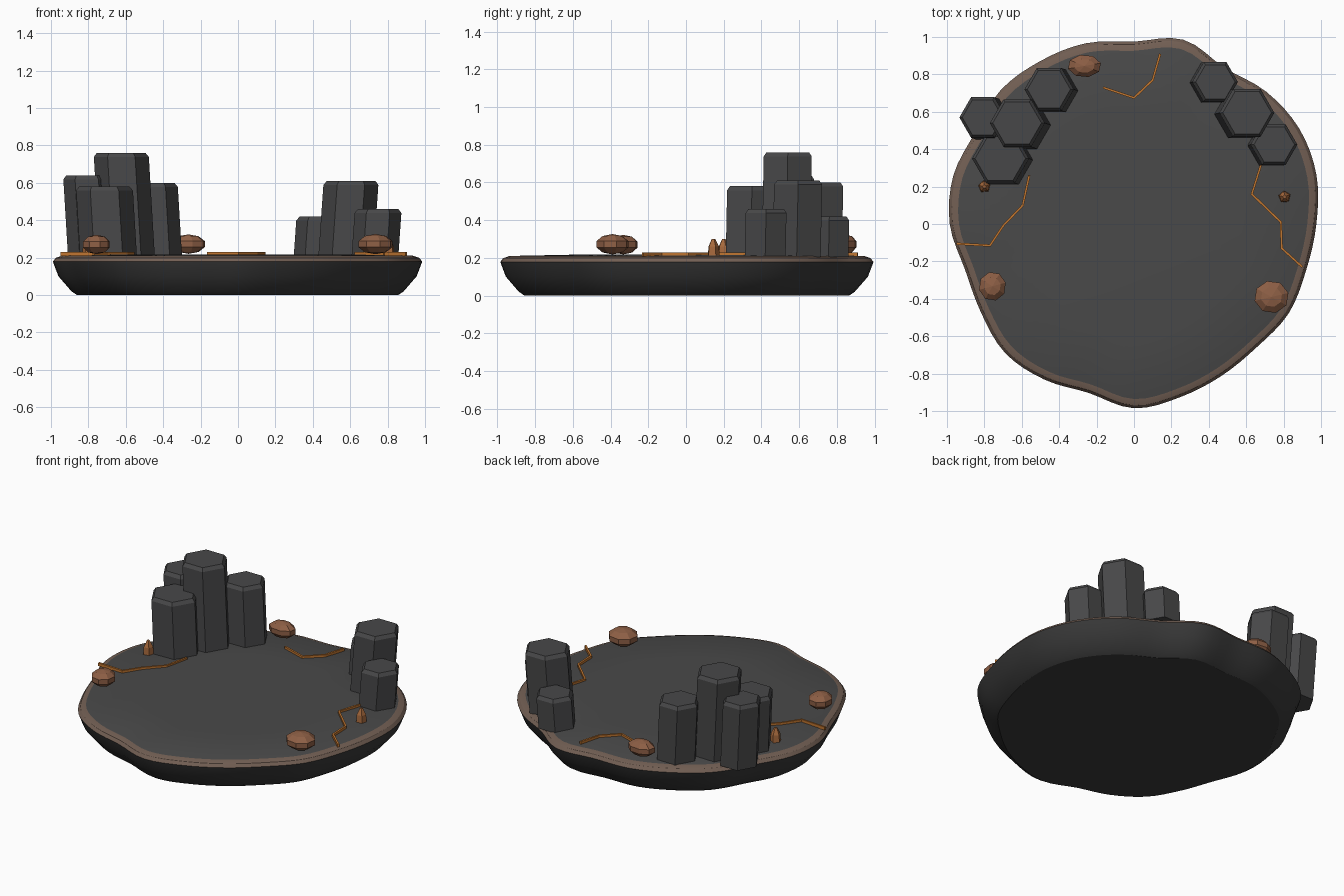
import bpy, bmesh, math
from mathutils import Vector, Matrix

old = bpy.data.objects.get("Cube")
if old:
    bpy.data.objects.remove(old, do_unlink=True)


def material(name, r, g, b):
    m = bpy.data.materials.new(name)
    m.use_nodes = True
    m.diffuse_color = (r, g, b, 1)
    m.node_tree.nodes["Principled BSDF"].inputs["Base Color"].default_value = (r, g, b, 1)
    return m


ground = material("ground grey", .067, .067, .067)
side = material("dark stone", .042, .042, .042)
basalt = material("column grey", .064, .064, .066)
rim = material("dusty brown", .17, .115, .088)
rock = material("rust rock", .27, .115, .06)
glow = material("crack orange", .53, .18, .03)
amber = material("amber", .38, .14, .045)


def make_object(name, bm, mats):
    bmesh.ops.recalc_face_normals(bm, faces=bm.faces)
    mesh = bpy.data.meshes.new(name)
    bm.to_mesh(mesh)
    bm.free()
    for m in mats:
        mesh.materials.append(m)
    ob = bpy.data.objects.new(name, mesh)
    bpy.context.collection.objects.link(ob)
    return ob


# Wavy outline: radius every 15 degrees, smoothly interpolated
RADII = [.975, 1.01, 1.02, 1, .965, 1.02, .975, 1, 1.005, 1.01, .98, 1,
         .985, .936, .945, .975, .96, .935, .985, .958, .937, .93, .955, .953]
STEPS = 4


def radius(i):
    n = len(RADII)
    k, t = i // STEPS, (i % STEPS) / STEPS
    a, b, c, d = (RADII[(k + j) % n] for j in (-1, 0, 1, 2))
    return b + t / 2 * (c - a + t * (2 * a - 5 * b + 4 * c - d + t * (3 * (b - c) + d - a)))


def build_platform():
    bm = bmesh.new()
    count = len(RADII) * STEPS
    # (outline scale, height, material of the band above)
    profile = [(.87, 0, 1), (.9, .02, 1), (.97, .1, 1), (1, .178, 2),
               (.985, .198, 2), (.95, .21, 0), (.6, .217, 0)]
    rings = []
    for scale, z, _ in profile:
        ring = []
        for i in range(count):
            a, r = math.tau * i / count, radius(i) * scale
            ring.append(bm.verts.new((r * math.cos(a), r * math.sin(a), z)))
        rings.append(ring)
    for (low, high), (_, _, mat) in zip(zip(rings, rings[1:]), profile):
        for i in range(count):
            j = (i + 1) % count
            bm.faces.new((low[i], low[j], high[j], high[i])).material_index = mat
    bm.faces.new(rings[0]).material_index = 1
    bm.faces.new(rings[-1]).material_index = 0
    ob = make_object("platform", bm, [ground, side, rim])
    bpy.ops.object.select_all(action='DESELECT')
    ob.select_set(True)
    bpy.context.view_layer.objects.active = ob
    bpy.ops.object.shade_smooth_by_angle(angle=math.radians(24))


def prism(name, x, y, base, rings, sides, mat, lean=(0, 0), turn=0):
    """Stacked rings of (radius, height), sheared so the top leans."""
    bm = bmesh.new()
    loops = []
    for r, z in rings:
        loops.append([bm.verts.new((x + lean[0] * z + r * math.cos(turn + math.tau * i / sides),
                                    y + lean[1] * z + r * math.sin(turn + math.tau * i / sides),
                                    base + z)) for i in range(sides)])
    for low, high in zip(loops, loops[1:]):
        for i in range(sides):
            j = (i + 1) % sides
            bm.faces.new((low[i], low[j], high[j], high[i]))
    bm.faces.new(loops[0])
    bm.faces.new(loops[-1])
    return make_object(name, bm, [mat])


def build_columns(label, lean, columns):
    base = .205
    for n, (x, y, r, top) in enumerate(columns, 1):
        h = top - base
        prism(f"{label}_column_{n}", x - lean[0] * h, y - lean[1] * h, base,
              [(r, 0), (r, h - .022), (r - .017, h)], 6, basalt, lean)


def build_boulder(name, centre, size):
    bm = bmesh.new()
    bmesh.ops.create_uvsphere(bm, u_segments=8, v_segments=5, radius=1)
    bmesh.ops.transform(bm, verts=bm.verts, matrix=Matrix.Translation(centre)
                        @ Matrix.Diagonal((*size, 1)) @ Matrix.Rotation(.25, 4, 'Z'))
    make_object(name, bm, [rock])


def build_crack(name, points):
    """Thin raised strip with mitred corners."""
    bm = bmesh.new()
    pts = [Vector(p) for p in points]
    rows = []
    for i, p in enumerate(pts):
        ways = [(b - a).normalized() for a, b in zip(pts[max(i - 1, 0):i + 2], pts[max(i - 1, 0) + 1:i + 2])]
        d = sum(ways, Vector((0, 0))).normalized()
        n = Vector((-d.y, d.x)) * .006 / d.dot(ways[0])
        rows.append([bm.verts.new((*(p + n * s), z))
                     for s, z in ((-1, .208), (1, .208), (1, .229), (-1, .229))])
    for a, b in zip(rows, rows[1:]):
        for i in range(4):
            j = (i + 1) % 4
            bm.faces.new((a[i], a[j], b[j], b[i]))
    bm.faces.new(rows[0])
    bm.faces.new(rows[-1])
    make_object(name, bm, [glow])


build_platform()

# Leaning hexagonal columns: x, y, radius, top height
build_columns("right", (-.06, .02), [(-.81, .57, .125, .64), (-.625, .54, .147, .76),
                                     (-.455, .72, .132, .6), (-.715, .35, .152, .58)])
build_columns("left", (.07, .02), [(.435, .76, .122, .42), (.605, .595, .147, .61),
                                   (.75, .425, .125, .46)])

# Rounded boulders
build_boulder("front_right_boulder", (-.757, -.333, .27), (.077, .082, .052))
build_boulder("front_left_boulder", (.735, -.39, .272), (.098, .092, .054))
build_boulder("back_boulder", (-.265, .845, .272), (.095, .064, .052))

# Small amber shards
for label, sx, sy in (("right", -.8, .2), ("left", .805, .145)):
    prism(label + "_shard", sx, sy, .205,
          [(.034, 0), (.03, .055), (.01, .095)], 5, amber, turn=.4)

# Glowing cracks
build_crack("right_crack", [(-.95, -.105), (-.77, -.115), (-.7, -.01), (-.595, .1), (-.56, .26)])
build_crack("back_crack", [(-.165, .73), (0, .675), (.1, .77), (.14, .91)])
build_crack("left_crack", [(.68, .32), (.63, .16), (.785, .01), (.79, -.13), (.9, -.23)])
